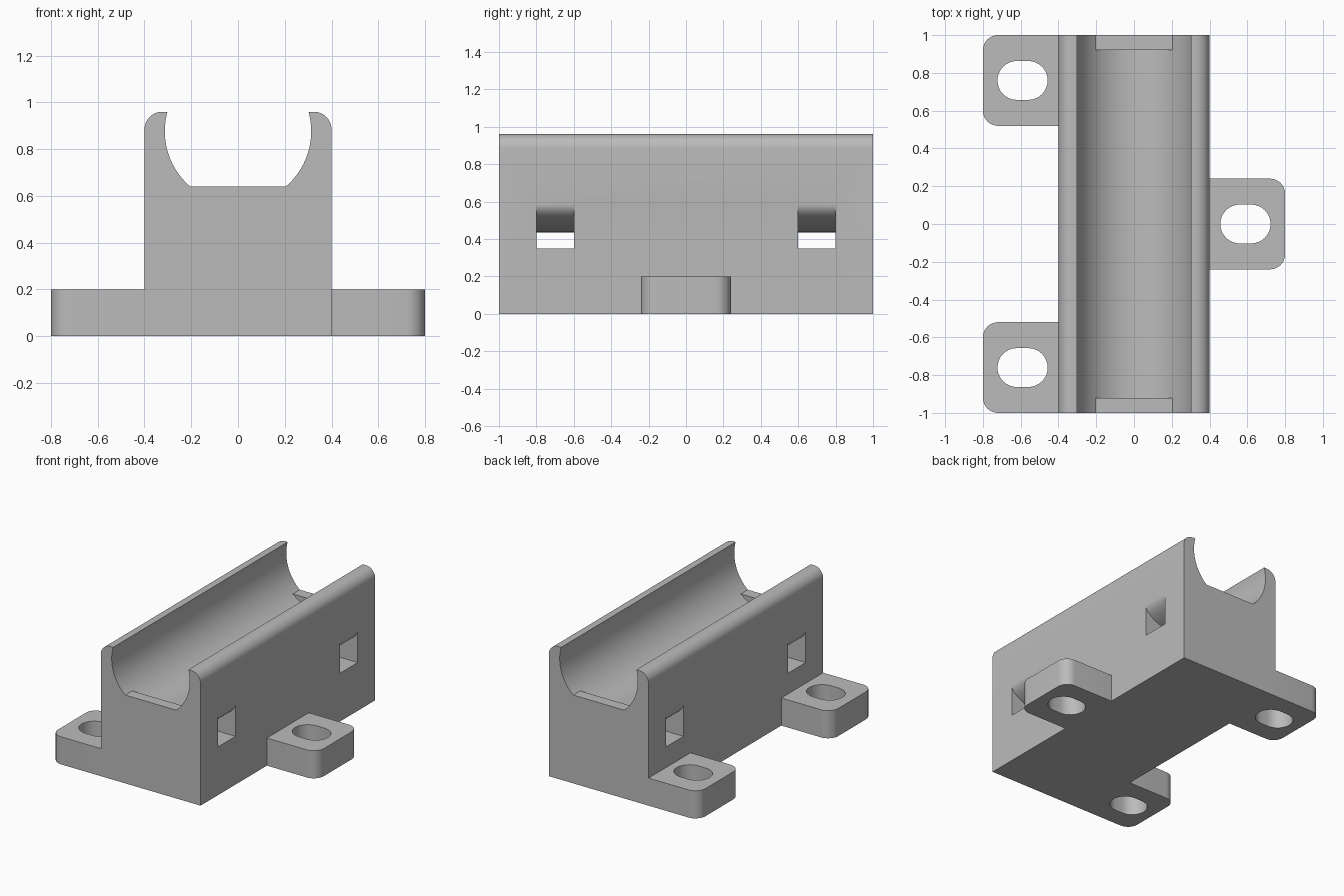
import bpy, bmesh
from math import sin, cos, pi, asin, sqrt

cube = bpy.data.objects.get("Cube")
if cube:
    bpy.data.objects.remove(cube, do_unlink=True)

grey = bpy.data.materials.new("plain grey")
grey.use_nodes = True
colour = (0.5, 0.5, 0.5, 1)
grey.diffuse_color = colour
grey.node_tree.nodes["Principled BSDF"].inputs["Base Color"].default_value = colour


def arc(cx, cy, rx, ry, start, end, steps):
    """Points on an elliptical arc, angles in radians."""
    angles = [start + (end - start) * i / steps for i in range(steps + 1)]
    return [(cx + rx * cos(a), cy + ry * sin(a)) for a in angles]


def prism(name, outline, low, high, axis):
    """Extrude an outline between two positions along y or z."""
    bm = bmesh.new()
    place = (lambda p: (p[0], low, p[1])) if axis == "y" else (lambda p: (p[0], p[1], low))
    face = bm.faces.new([bm.verts.new(place(p)) for p in outline])
    moved = bmesh.ops.extrude_face_region(bm, geom=[face])["geom"]
    offset = (0, high - low, 0) if axis == "y" else (0, 0, high - low)
    bmesh.ops.translate(bm, vec=offset, verts=[v for v in moved if isinstance(v, bmesh.types.BMVert)])
    bmesh.ops.recalc_face_normals(bm, faces=bm.faces)
    mesh = bpy.data.meshes.new(name)
    bm.to_mesh(mesh)
    bm.free()
    mesh.materials.append(grey)
    obj = bpy.data.objects.new(name, mesh)
    bpy.context.collection.objects.link(obj)
    return obj


def activate(obj):
    bpy.ops.object.select_all(action="DESELECT")
    obj.select_set(True)
    bpy.context.view_layer.objects.active = obj


def cut(obj, cutter):
    cutter.hide_render = True
    activate(obj)
    mod = obj.modifiers.new("cut", "BOOLEAN")
    mod.operation, mod.solver, mod.object = "DIFFERENCE", "EXACT", cutter
    bpy.ops.object.modifier_apply(modifier=mod.name)
    bpy.data.objects.remove(cutter, do_unlink=True)


def smooth(obj):
    activate(obj)
    bpy.ops.object.shade_smooth_by_angle(angle=pi / 6)


# Main block with rounded top edges
half, top, fillet = 0.4, 0.96, 0.075
outline = [(-half, 0), (half, 0)]
outline += arc(half - fillet, top - fillet, fillet, fillet, 0, pi / 2, 10)
outline += arc(fillet - half, top - fillet, fillet, fillet, pi / 2, pi, 10)
body = prism("cradle_body", outline, -1, 1, "y")

# Round trough, with a flat floor at the ends
centre, radius, floor = 0.877, 0.313, 0.64
dip = asin((centre - floor) / radius)
rise = asin((top - centre) / radius)
chord = sqrt(radius ** 2 - (centre - floor) ** 2)
rim = radius * cos(rise)
trough = arc(0, centre, radius, radius, rise, -dip, 20)
trough += arc(0, centre, radius, radius, dip - pi, -pi - rise, 20)
trough += [(-rim, 1.1), (rim, 1.1)]
cut(body, prism("trough_cutter", trough, -1.1, 1.1, "y"))

# Deeper middle of the trough, leaving a lip at each end
deep = arc(0, centre, radius, radius, dip - pi, -dip, 24)
deep += [(chord, 0.7), (-chord, 0.7)]
cut(body, prism("deep_cutter", deep, -0.92, 0.92, "y"))

# Strap slots with flat floors and curved ceilings
slot = arc(0, 0.585, half, 0.15, -pi, 0, 40)
slot += [(0.5, 0.585), (0.5, 0.35), (-0.5, 0.35), (-0.5, 0.585)]
for y in (-0.7, 0.7):
    cut(body, prism("slot_cutter", slot, y - 0.1, y + 0.1, "y"))
smooth(body)


# Mounting lugs with rounded outer corners and oblong holes
def lug(name, side, y):
    r, w = 0.08, 0.24
    plan = [(half, -w)] + arc(0.8 - r, r - w, r, r, -pi / 2, 0, 8)
    plan += arc(0.8 - r, w - r, r, r, 0, pi / 2, 8) + [(half, w)]
    hole = arc(0.62, 0, 0.103, 0.103, -pi / 2, pi / 2, 16)
    hole += arc(0.56, 0, 0.103, 0.103, pi / 2, 3 * pi / 2, 16)
    shift = lambda pts: [(side * px, y + py) for px, py in pts]
    obj = prism(name, shift(plan), 0, 0.2, "z")
    cut(obj, prism("hole_cutter", shift(hole), -0.1, 0.3, "z"))
    smooth(obj)


lug("front_right_lug", -1, -0.76)
lug("back_right_lug", -1, 0.76)
lug("left_lug", 1, 0)
